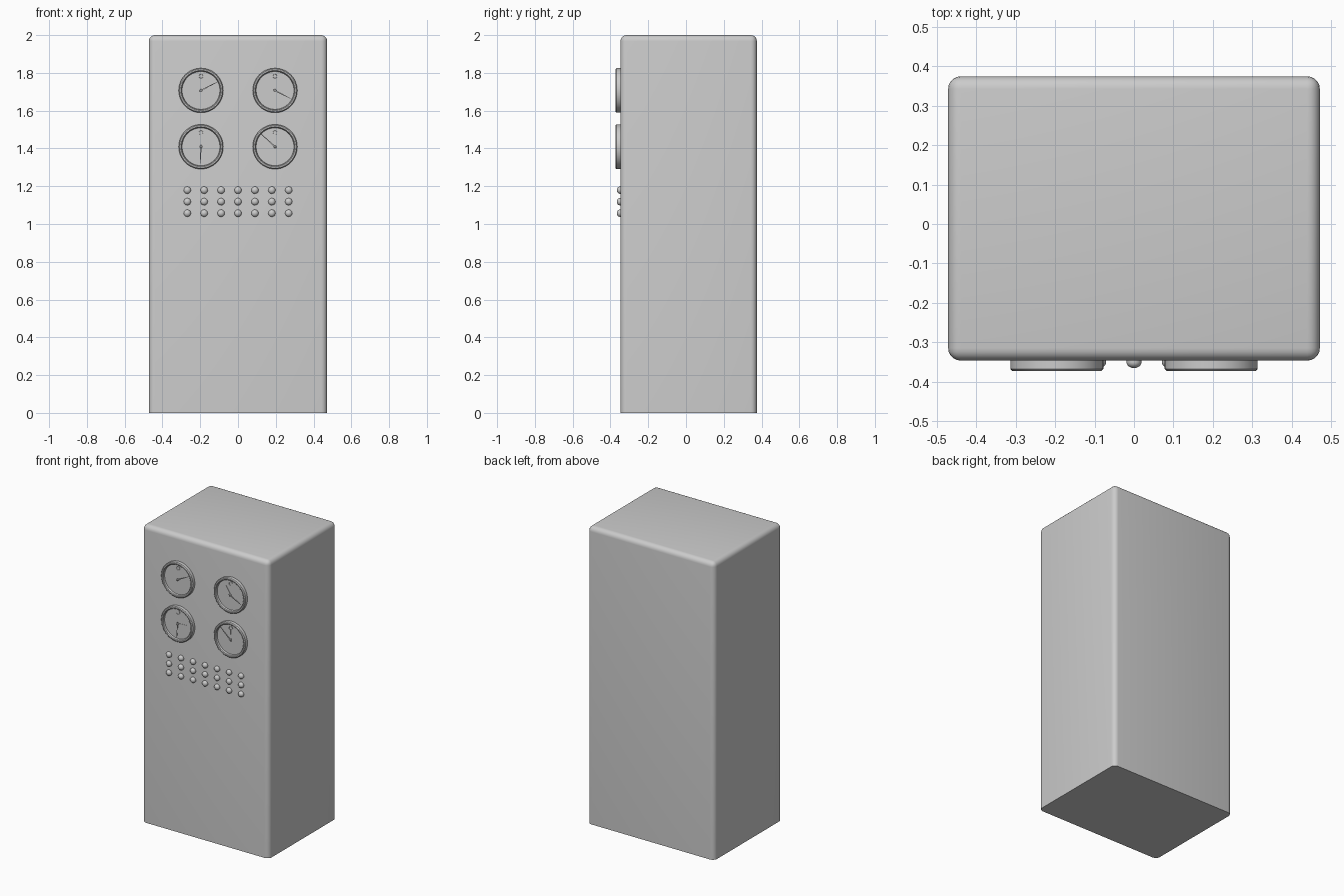
import bpy, bmesh, math

if "Cube" in bpy.data.objects:
    bpy.data.objects.remove(bpy.data.objects["Cube"])

FRONT = -0.347


def make_object(name, bm, angle=35):
    bmesh.ops.recalc_face_normals(bm, faces=bm.faces)
    mesh = bpy.data.meshes.new(name)
    bm.to_mesh(mesh)
    bm.free()
    obj = bpy.data.objects.new(name, mesh)
    bpy.context.collection.objects.link(obj)
    bpy.ops.object.select_all(action='DESELECT')
    obj.select_set(True)
    bpy.context.view_layer.objects.active = obj
    bpy.ops.object.shade_smooth_by_angle(angle=math.radians(angle))
    return obj


def lathe(name, profile, cx, cz, sides):
    """Revolve (radius, distance in front of cabinet) points about a y axis."""
    bm = bmesh.new()
    verts = [bm.verts.new((r, -h, 0)) for r, h in profile]
    edges = [bm.edges.new(p) for p in zip(verts, verts[1:])]
    bmesh.ops.spin(bm, geom=verts + edges, cent=(0, 0, 0), axis=(0, 1, 0),
                   angle=2 * math.pi, steps=sides)
    bmesh.ops.remove_doubles(bm, verts=bm.verts, dist=1e-5)
    obj = make_object(name, bm)
    obj.location = (cx, FRONT, cz)
    return obj


def hand(name, cx, cz, dx, dz, width, height):
    """Tapered clock hand with a short tail, pointing along (dx, dz)."""
    length = math.hypot(dx, dz)
    ux, uz = dx / length, dz / length
    outline = [(-0.012, width * 0.7), (0.0, width), (length, width * 0.35)]
    outline += [(a, -b) for a, b in reversed(outline)]
    bm = bmesh.new()
    face = bm.faces.new([bm.verts.new((a * ux - b * uz, -height, a * uz + b * ux))
                         for a, b in outline])
    out = bmesh.ops.extrude_face_region(bm, geom=[face])
    for v in out['geom']:
        if isinstance(v, bmesh.types.BMVert):
            v.co.y -= 0.002
    make_object(name, bm).location = (cx, FRONT, cz)


# Cabinet with rounded edges everywhere except around the base
bm = bmesh.new()
bmesh.ops.create_cube(bm, size=1)
for v in bm.verts:
    v.co = (v.co.x * 0.944, v.co.y * 0.722 + 0.014, (v.co.z + 0.5) * 2)
rounded = [e for e in bm.edges if max(v.co.z for v in e.verts) > 1]
bmesh.ops.bevel(bm, geom=rounded, offset=0.032, segments=5, profile=0.5,
                affect='EDGES', clamp_overlap=True)
make_object("cabinet", bm, 40)

# Dials: raised rim, recessed face, small sub-dial, hub and hands
RIM = [(0.118, -0.004), (0.118, 0.021), (0.113, 0.026), (0.106, 0.026),
       (0.102, 0.022), (0.100, 0.010), (0.0, 0.010)]
SUBDIAL = [(0.015, 0.008), (0.015, 0.013), (0.011, 0.013), (0.010, 0.011), (0.0, 0.011)]
HUB = [(0.007, 0.008), (0.007, 0.018), (0.005, 0.020), (0.0, 0.020)]
DIALS = [
    ("upper_left", -0.196, 1.707, (0.052, 0.026), (0.085, 0.044)),
    ("upper_right", 0.196, 1.707, (-0.035, 0.060), (0.082, -0.043)),
    ("lower_left", -0.196, 1.409, (0.065, 0.007), (-0.004, -0.090)),
    ("lower_right", 0.196, 1.409, (0.001, 0.068), (-0.074, 0.068)),
]
for tag, x, z, short, long in DIALS:
    lathe("dial_" + tag, RIM, x, z, 48)
    lathe("subdial_" + tag, SUBDIAL, x, z + 0.075, 20)
    lathe("hub_" + tag, HUB, x, z, 16)
    hand("short_hand_" + tag, x, z, *short, 0.0045, 0.013)
    hand("long_hand_" + tag, x, z, *long, 0.0035, 0.016)

# Three rows of seven domed buttons
DOME = [(0.019, -0.004), (0.019, 0.004)]
DOME += [(0.019 * math.cos(a), 0.004 + 0.015 * math.sin(a))
         for a in (math.radians(d) for d in (18, 36, 54, 72))]
DOME += [(0.0, 0.019)]
for row in range(3):
    for col in range(7):
        lathe(f"button_{row}_{col}", DOME, (col - 3) * 0.0895, 1.179 - row * 0.061, 20)
